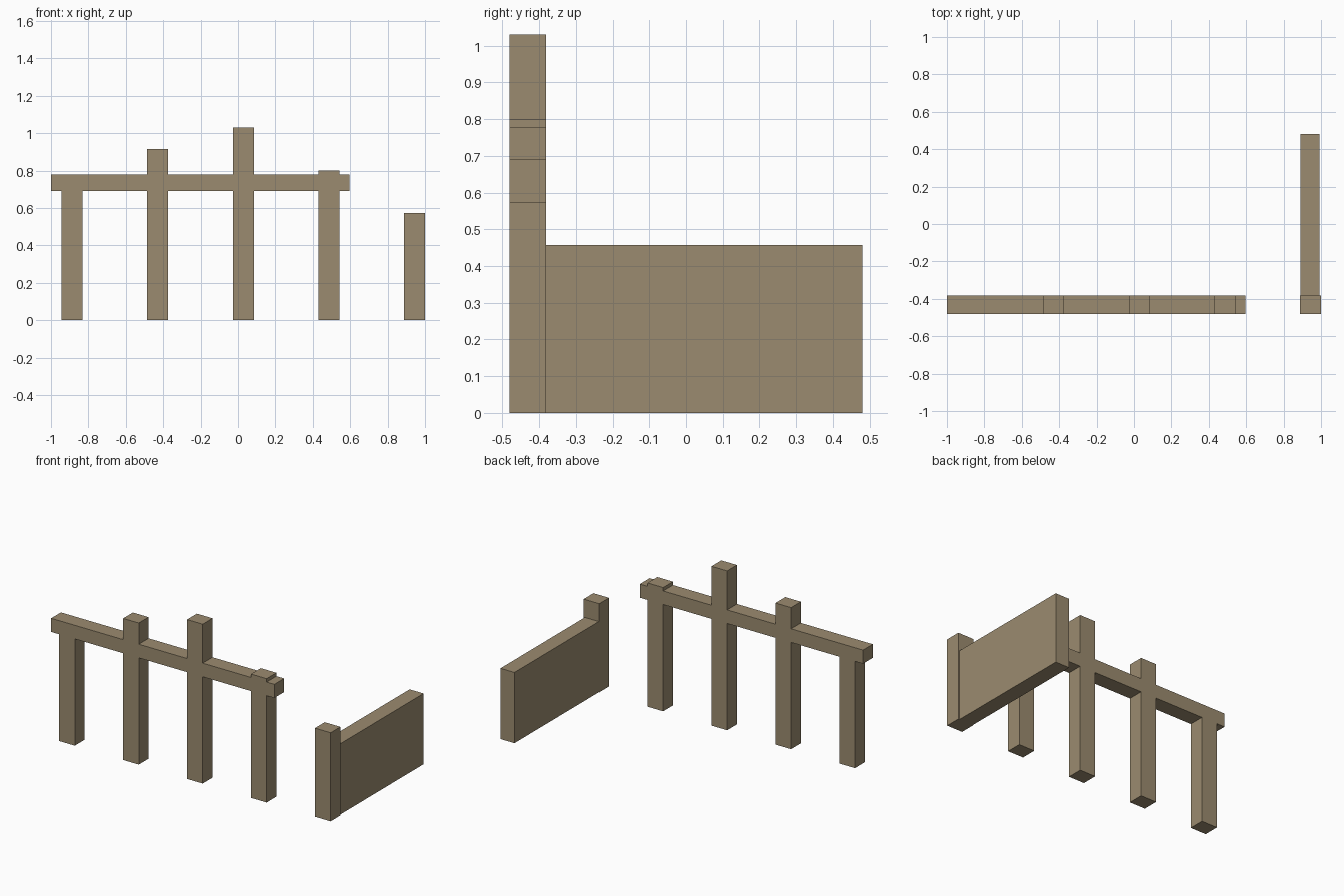
import bpy

default_cube = bpy.data.objects.get("Cube")
if default_cube:
    bpy.data.objects.remove(default_cube, do_unlink=True)

# Weathered wood, used everywhere
wood = bpy.data.materials.new("weathered_wood")
wood.use_nodes = True
color = (0.33, 0.26, 0.16, 1.0)
wood.diffuse_color = color
shader = next(n for n in wood.node_tree.nodes if n.type == 'BSDF_PRINCIPLED')
shader.inputs["Base Color"].default_value = color
shader.inputs["Roughness"].default_value = 0.9


def box(name, x, y, z):
    """Box from (min, max) ranges on each axis."""
    ranges = (x, y, z)
    bpy.ops.mesh.primitive_cube_add(size=1, location=[(a + b) / 2 for a, b in ranges])
    obj = bpy.context.object
    obj.name = name
    obj.scale = [b - a for a, b in ranges]
    bpy.ops.object.transform_apply(location=False, rotation=False, scale=True)
    obj.data.materials.append(wood)
    return obj


FRONT_ROW = (-0.481, -0.381)
HALF_POST = 0.056
BEAM_BOTTOM, BEAM_TOP = 0.69, 0.778

# Evenly spaced posts of uneven height
heights = (BEAM_BOTTOM, 0.915, 1.03, 0.80, 0.573)
centers = [-0.887 + 0.4577 * i for i in range(len(heights))]
for i, (cx, top) in enumerate(zip(centers, heights)):
    box(f"post_{i + 1}", (cx - HALF_POST, cx + HALF_POST), FRONT_ROW, (0, top))

# Rail resting on the first post and fitted between the taller ones
start = -1.0
for i, cx in enumerate(centers[1:4]):
    box(f"rail_section_{i + 1}", (start, cx - HALF_POST), FRONT_ROW, (BEAM_BOTTOM, BEAM_TOP))
    start = cx + HALF_POST
box("rail_end", (start, 0.597), FRONT_ROW, (BEAM_BOTTOM, BEAM_TOP))

# Low side wall running back from the last post
box("side_wall", (0.891, 0.991), (FRONT_ROW[1], 0.481), (0, 0.457))
